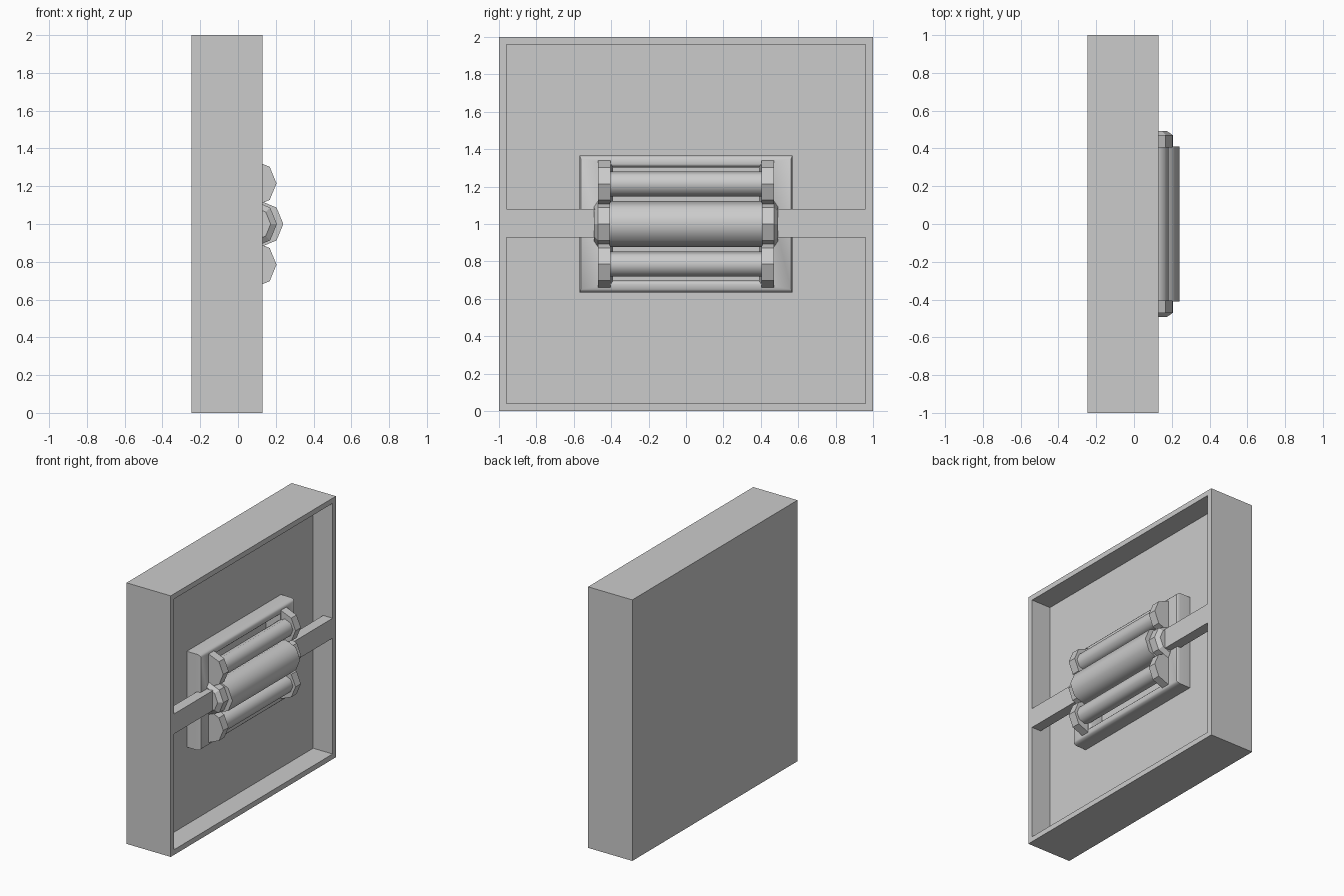
import bpy, bmesh, math

if "Cube" in bpy.data.objects:
    bpy.data.objects.remove(bpy.data.objects["Cube"])


def loft(name, rings, caps=True, closed=False, smooth=False):
    """Skin a list of point rings into one mesh object."""
    bm = bmesh.new()
    vr = [[bm.verts.new(p) for p in r] for r in rings]
    n = len(vr[0])
    pairs = list(zip(vr, vr[1:])) + ([(vr[-1], vr[0])] if closed else [])
    for a, b in pairs:
        for i in range(n):
            j = (i + 1) % n
            bm.faces.new((a[i], a[j], b[j], b[i]))
    if caps and not closed:
        bm.faces.new(vr[0])
        bm.faces.new(vr[-1])
    bmesh.ops.recalc_face_normals(bm, faces=bm.faces)
    me = bpy.data.meshes.new(name)
    bm.to_mesh(me)
    bm.free()
    ob = bpy.data.objects.new(name, me)
    bpy.context.collection.objects.link(ob)
    if smooth:
        bpy.ops.object.select_all(action='DESELECT')
        ob.select_set(True)
        bpy.context.view_layer.objects.active = ob
        bpy.ops.object.shade_smooth_by_angle(angle=math.radians(50))
    return ob


def rect(x, hy, hz):
    """Upright rectangle facing +x, centred at z = 1."""
    return [(x, sy * hy, 1 + sz * hz) for sy, sz in ((-1, -1), (1, -1), (1, 1), (-1, 1))]


def octagon(y, cx, cz, r):
    """Octagon in the xz plane, one corner towards +x."""
    return [(cx + r * math.cos(i * math.pi / 4), y, cz + r * math.sin(i * math.pi / 4))
            for i in range(8)]


FLOOR, FRONT = -0.035, 0.13

# Open tray: back, outer walls, rim, inner walls, recessed floor
loft("tray", [rect(-0.245, 1, 1), rect(FRONT, 1, 1),
              rect(FRONT, 0.96, 0.96), rect(FLOOR, 0.96, 0.96)])

# Rectangular surround with softened front edges
loft("roller_surround",
     [rect(FLOOR, 0.57, 0.367), rect(0.055, 0.57, 0.367), rect(0.073, 0.567, 0.36),
      rect(0.08, 0.562, 0.35), rect(0.08, 0.40, 0.32), rect(0.073, 0.395, 0.31),
      rect(0.055, 0.39, 0.303), rect(FLOOR, 0.39, 0.303)],
     closed=True, smooth=True)

# Rollers: one large in the middle, two slim ones above and below
for name, cx, dz, r in (("main_roller", 0.117, 0, 0.123),
                        ("upper_roller", 0.115, 0.215, 0.067),
                        ("lower_roller", 0.115, -0.215, 0.067)):
    loft(name, [octagon(y, cx, 1 + dz, r) for y in (-0.41, 0.41)], smooth=True)

# End fittings and support bars, both sides
for s, side in ((-1, "left"), (1, "right")):
    for dz, pos in ((0.215, "upper"), (-0.215, "lower")):
        loft(f"{pos}_end_plate_{side}",
             [octagon(s * y, 0.08, 1 + dz, 0.124) for y in (0.405, 0.47)])
    loft(f"main_end_cap_{side}",
         [octagon(s * y, 0.083, 1, r) for y, r in ((0.405, 0.123), (0.47, 0.123), (0.493, 0.09))])
    loft(f"support_bar_{side}",
         [[(x, s * y, z) for x, z in ((0.05, 0.927), (FRONT, 0.927), (FRONT, 1.08), (0.05, 1.08))]
          for y in (0.45, 0.97)])
